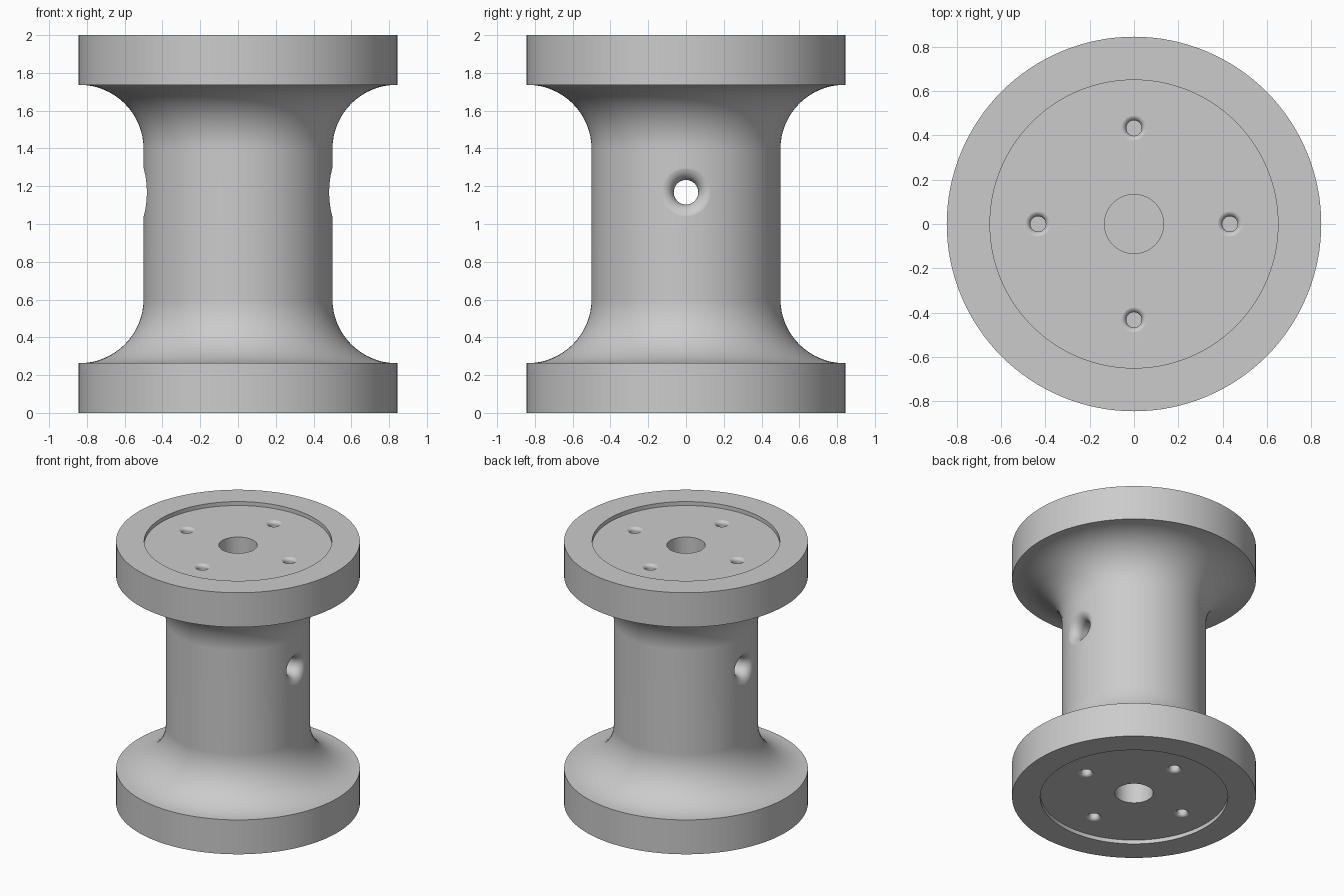
import bpy, bmesh
from math import sin, cos, pi, radians, sqrt
from mathutils import Matrix

cube = bpy.data.objects.get("Cube")
if cube:
    bpy.data.objects.remove(cube, do_unlink=True)

grey = bpy.data.materials.new("plain grey")
grey.use_nodes = True
colour = (0.6, 0.6, 0.6, 1)
grey.diffuse_color = colour
grey.node_tree.nodes["Principled BSDF"].inputs["Base Color"].default_value = colour


def lathe(name, profile, segments, matrix=Matrix()):
    """Revolve (radius, height) points about z, then place the result."""
    bm = bmesh.new()
    rings = []
    for r, z in profile:
        count = segments if r > 0 else 1
        rings.append([bm.verts.new((r * cos(2 * pi * i / segments), r * sin(2 * pi * i / segments), z))
                      for i in range(count)])
    for a, b in zip(rings, rings[1:]):
        for i in range(segments):
            j = (i + 1) % segments
            corners = [a[i % len(a)], a[j % len(a)], b[j % len(b)], b[i % len(b)]]
            bm.faces.new(list(dict.fromkeys(corners)))
    bmesh.ops.recalc_face_normals(bm, faces=bm.faces)
    bm.transform(matrix)
    mesh = bpy.data.meshes.new(name)
    bm.to_mesh(mesh)
    bm.free()
    mesh.materials.append(grey)
    obj = bpy.data.objects.new(name, mesh)
    bpy.context.collection.objects.link(obj)
    return obj


def flared_mouth(radius, fillet, surface):
    """Rounded hole mouth that ends just above the surface."""
    points = []
    for step in range(9):
        a = radians(75 * step / 8)
        points.append((radius + fillet * (1 - cos(a)), surface - fillet * (1 - sin(a))))
    top = surface + 0.17 * fillet
    return points + [(radius + 1.5 * fillet, top), (0, top)]


def cut(body, cutter):
    cutter.hide_render = True
    mod = body.modifiers.new("hole", "BOOLEAN")
    mod.operation = "DIFFERENCE"
    mod.solver = "EXACT"
    mod.object = cutter
    bpy.ops.object.modifier_apply(modifier=mod.name)
    bpy.data.objects.remove(cutter, do_unlink=True)


# Spool body: blind bore, recessed end face, rim, flange, concave fillet, waist
rim, waist, fillet, thick, recess = 0.845, 0.5, 0.34, 0.263, 0.03
half = [(0, 0.5), (0.133, 0.5), (0.133, recess), (0.65, recess), (0.65, 0), (rim, 0), (rim, thick)]
for step in range(17):
    a = pi / 2 * step / 16
    half.append((waist + fillet * (1 - cos(pi / 2 - a)), thick + fillet * (1 - sin(pi / 2 - a))))
body = lathe("spool_body", half + [(r, 2 - z) for r, z in reversed(half)], 128)
bpy.context.view_layer.objects.active = body
body.select_set(True)

# Cross hole through the waist, its mouths following the curved wall
mouth = flared_mouth(0.065, 0.075, waist)
cross = lathe("cross_hole_cutter", [(r, -z) for r, z in reversed(mouth)] + mouth, 48,
              Matrix.Translation((0, 0, 1.168)) @ Matrix.Rotation(pi / 2, 4, "Y"))
for v in cross.data.vertices:
    if abs(v.co.x) > 0.4:
        drop = waist - sqrt(waist ** 2 - v.co.y ** 2)
        v.co.x -= drop if v.co.x > 0 else -drop
cut(body, cross)

# Four rounded blind holes in each end face
pit = [(0, -0.25), (0.035, -0.25)] + flared_mouth(0.035, 0.025, 0)
for end in (Matrix.Translation((0, 0, 2 - recess)),
            Matrix.Translation((0, 0, recess)) @ Matrix.Rotation(pi, 4, "X")):
    for quarter in range(4):
        place = end @ Matrix.Rotation(quarter * pi / 2, 4, "Z") @ Matrix.Translation((0.433, 0, 0))
        cut(body, lathe("end_hole_cutter", pit, 32, place))

# Smooth curves, crisp rims and clean flat faces
bpy.ops.object.shade_smooth_by_angle(angle=radians(30))
weighted = body.modifiers.new("clean_shading", "WEIGHTED_NORMAL")
weighted.keep_sharp = True
